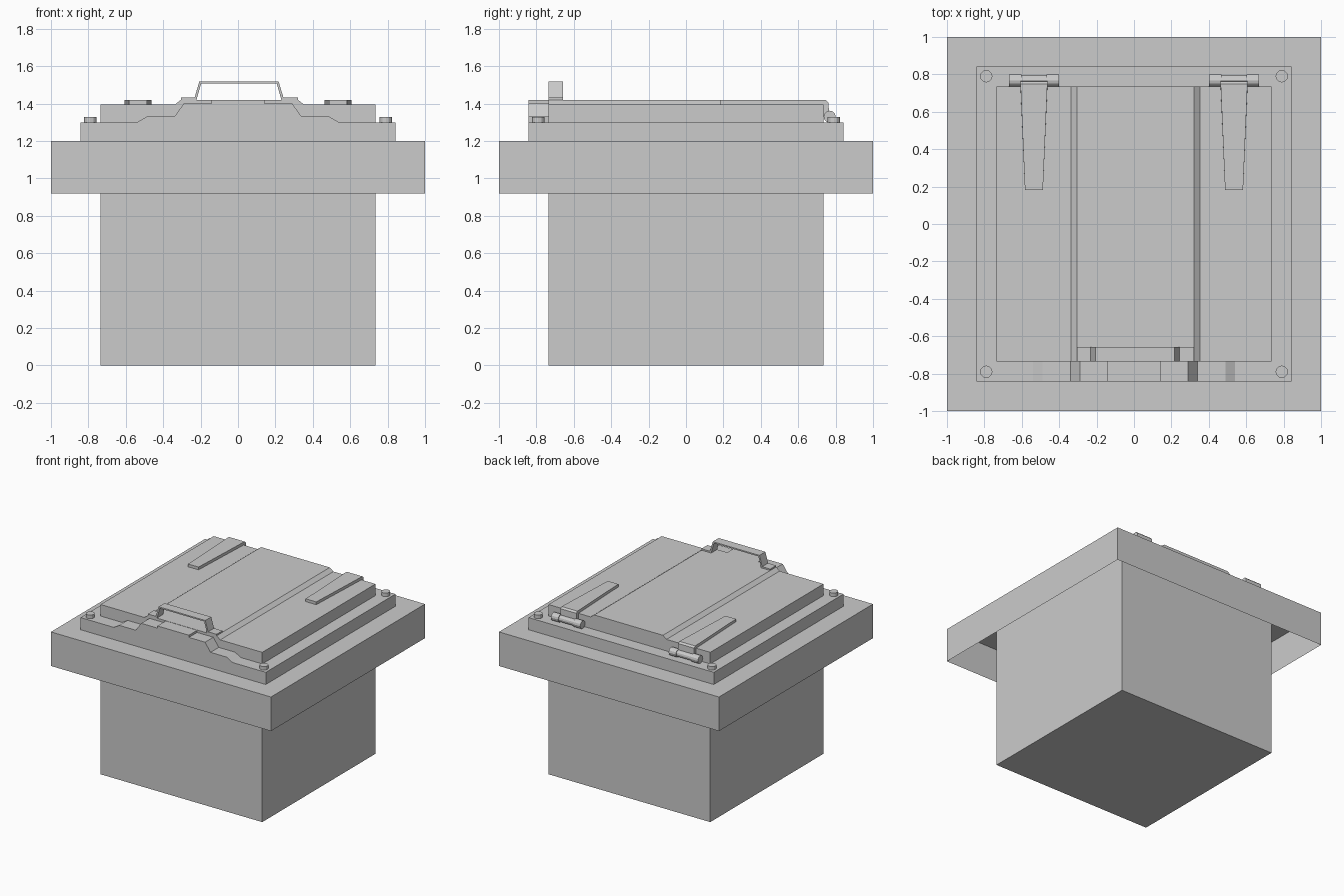
import bpy, bmesh, math
from mathutils import Matrix

if "Cube" in bpy.data.objects:
    bpy.data.objects.remove(bpy.data.objects["Cube"])


def finish(name, bm):
    bmesh.ops.recalc_face_normals(bm, faces=bm.faces)
    me = bpy.data.meshes.new(name)
    bm.to_mesh(me)
    bm.free()
    ob = bpy.data.objects.new(name, me)
    bpy.context.collection.objects.link(ob)
    return ob


def prism(name, profile, y0, y1):
    """Extrude an (x, z) profile along y."""
    bm = bmesh.new()
    face = bm.faces.new([bm.verts.new((x, y0, z)) for x, z in profile])
    ext = bmesh.ops.extrude_face_region(bm, geom=[face])["geom"]
    verts = [g for g in ext if isinstance(g, bmesh.types.BMVert)]
    bmesh.ops.translate(bm, verts=verts, vec=(0, y1 - y0, 0))
    return finish(name, bm)


def shell(name, rings, cap=False):
    """Skin square loops given as (half width, z)."""
    bm = bmesh.new()
    loops = [[bm.verts.new((sx * r, sy * r, z))
              for sx, sy in ((-1, -1), (1, -1), (1, 1), (-1, 1))] for r, z in rings]
    for a, b in zip(loops, loops[1:]):
        for i in range(4):
            j = (i + 1) % 4
            bm.faces.new((a[i], a[j], b[j], b[i]))
    if cap:
        bm.faces.new(loops[0])
    return finish(name, bm)


def cylinder(name, loc, r, depth, sides, axis="Z"):
    bm = bmesh.new()
    mat = Matrix.Translation(loc)
    if axis == "X":
        mat = mat @ Matrix.Rotation(math.pi / 2, 4, "Y")
    bmesh.ops.create_cone(bm, cap_ends=True, segments=sides, radius1=r,
                          radius2=r, depth=depth, matrix=mat)
    return finish(name, bm)


# Shaft below ground, surrounding slab (open underneath) and stepped frame
shell("shaft", [(0.735, 0), (0.735, 1.2)], cap=True)
shell("ground_slab", [(1, 0.92), (1, 1.2), (0.735, 1.2)])
shell("frame", [(0.842, 1.2), (0.842, 1.3), (0.735, 1.3)])

# Lid with raised centre panel
prism("lid", [(-0.735, 1.28), (0.735, 1.28), (0.735, 1.395), (0.353, 1.395),
              (0.32, 1.42), (-0.305, 1.42), (-0.337, 1.395), (-0.735, 1.395)],
      -0.735, 0.735)

# Stepped front lip with a small latch plate in the middle
half = [(0.54, 1.3), (0.488, 1.33), (0.34, 1.33), (0.29, 1.4),
        (0.143, 1.4), (0.143, 1.418)]
prism("front_lip", half + [(-x, z) for x, z in reversed(half)], -0.842, -0.735)

# Bent strip handle
outer = [(-0.305, 1.432), (-0.232, 1.432), (-0.207, 1.518),
         (0.217, 1.518), (0.243, 1.432), (0.32, 1.432)]
inner = [(0.32, 1.42), (0.232, 1.42), (0.207, 1.507),
         (-0.197, 1.507), (-0.222, 1.42), (-0.305, 1.42)]
prism("handle", outer + inner, -0.735, -0.658)

# Hinges: pin, centre knuckle and a tapered strap bent over the lid's back edge
for s, side in ((-1, "left"), (1, "right")):
    cx = s * 0.535
    cylinder(f"{side}_hinge_pin", (cx, 0.768, 1.33), 0.026, 0.266, 12, "X")
    for k in (-1, 1):
        cylinder(f"{side}_hinge_knuckle", (cx + k * 0.1, 0.768, 1.33), 0.032, 0.066, 12, "X")
    bm = bmesh.new()
    profile = [(0.183, 1.395), (0.183, 1.418), (0.748, 1.418), (0.762, 1.405),
               (0.765, 1.335), (0.735, 1.335), (0.735, 1.395)]
    rows = []
    for k in (-1, 1):
        rows.append([bm.verts.new((cx + k * (0.048 + 0.024 * min(1, (y - 0.183) / 0.552)), y, z))
                     for y, z in profile])
        bm.faces.new(rows[-1])
    n = len(profile)
    for i in range(n):
        j = (i + 1) % n
        bm.faces.new((rows[0][i], rows[0][j], rows[1][j], rows[1][i]))
    finish(f"{side}_hinge_strap", bm)

# Corner bolts
for sx in (-1, 1):
    for sy in (-1, 1):
        cylinder("corner_bolt", (sx * 0.79, sy * 0.79, 1.314), 0.033, 0.03, 12)
